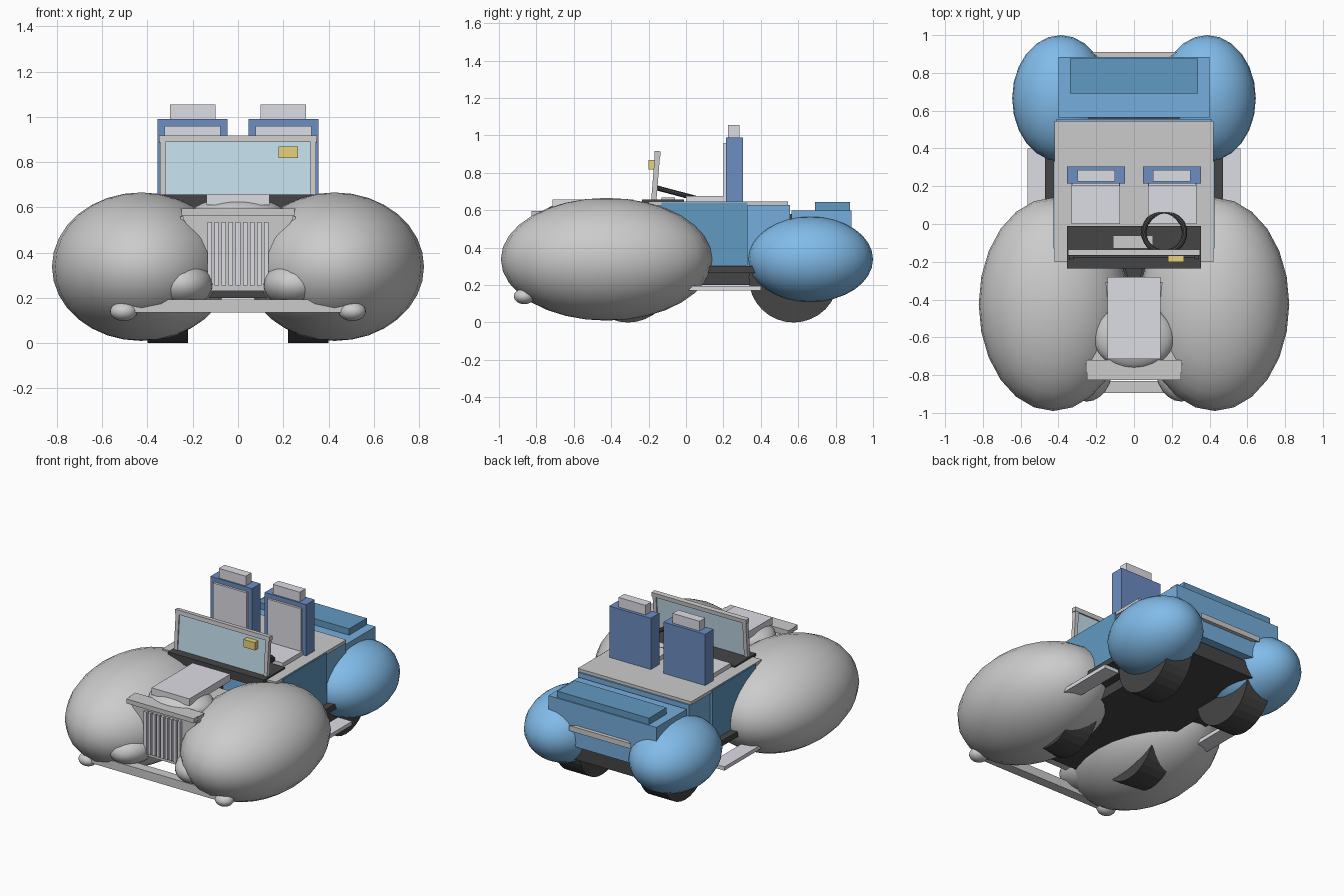
import bpy, bmesh, math
from mathutils import Matrix

if "Cube" in bpy.data.objects:
    bpy.data.objects.remove(bpy.data.objects["Cube"])


def mat(name, r, g, b):
    m = bpy.data.materials.new(name)
    m.diffuse_color = (r, g, b, 1)
    m.use_nodes = True
    m.node_tree.nodes["Principled BSDF"].inputs["Base Color"].default_value = m.diffuse_color
    return m


WHITE = mat("white", 0.80, 0.82, 0.83)
GREY = mat("pale_grey", 0.72, 0.72, 0.78)
BLUE = mat("blue", 0.18, 0.42, 0.72)
FENDER = mat("bright_blue", 0.22, 0.50, 0.82)
DARK = mat("dark_blue", 0.12, 0.32, 0.54)
NAVY = mat("navy", 0.15, 0.27, 0.54)
BLACK = mat("black", 0.06, 0.06, 0.06)
GLASS = mat("glass_blue", 0.55, 0.73, 0.83)
GOLD = mat("gold", 0.80, 0.65, 0.20)


def make(name, bm, m, smooth=False):
    bmesh.ops.recalc_face_normals(bm, faces=bm.faces)
    me = bpy.data.meshes.new(name)
    bm.to_mesh(me)
    bm.free()
    me.materials.append(m)
    for p in me.polygons:
        p.use_smooth = smooth
    ob = bpy.data.objects.new(name, me)
    bpy.context.collection.objects.link(ob)
    return ob


def box(name, x, y, z, m):
    bm = bmesh.new()
    bmesh.ops.create_cube(bm, size=1)
    for v in bm.verts:
        v.co = [(a + b) / 2 + c * (b - a) for (a, b), c in zip((x, y, z), v.co)]
    return make(name, bm, m)


def ball(name, c, r, m):
    bm = bmesh.new()
    bmesh.ops.create_uvsphere(bm, u_segments=24, v_segments=16, radius=1,
                              matrix=Matrix.Translation(c) @ Matrix.Diagonal((*r, 1)))
    return make(name, bm, m, True)


def prism(name, pts, axis, a, b, m):
    """Extrude a 2D outline along axis 'y' (x,z points) or 'z' (x,y points)."""
    bm = bmesh.new()
    co = (lambda p, t: (p[0], t, p[1])) if axis == 'y' else (lambda p, t: (p[0], p[1], t))
    f = bm.faces.new([bm.verts.new(co(p, a)) for p in pts])
    ext = bmesh.ops.extrude_face_region(bm, geom=[f])["geom"]
    for v in ext:
        if isinstance(v, bmesh.types.BMVert):
            v.co = co((v.co.x, v.co.z if axis == 'y' else v.co.y), b)
    return make(name, bm, m)


def wheel(name, c, r, w):
    bm = bmesh.new()
    bmesh.ops.create_cone(bm, cap_ends=True, segments=32, radius1=r, radius2=r, depth=w,
                          matrix=Matrix.Translation(c) @ Matrix.Rotation(math.pi / 2, 4, 'Y'))
    return make(name, bm, BLACK)


# Paired parts
for s, side in ((-1, "left"), (1, "right")):
    def span(a, b):
        return (min(s * a, s * b), max(s * a, s * b))
    ball(side + "_front_fender", (s * .427, -.425, .338), (.395, .565, .328), WHITE)
    ball(side + "_rear_fender", (s * .388, .665, .338), (.257, .335, .228), FENDER)
    ball(side + "_lamp_bulge", (s * .25, -.75, .26), (.14, .19, .105), WHITE)
    ball(side + "_bumper_end", (s * .505, -.865, .14), (.06, .055, .042), WHITE)
    wheel(side + "_front_wheel", (s * .31, -.31, .24), .24, .18)
    wheel(side + "_rear_wheel", (s * .31, .575, .24), .24, .18)
    box(side + "_running_board", span(.46, .565), (-.15, .40), (.17, .195), GREY)
    box(side + "_door_panel", span(.41, .427), (-.13, .33), (.305, .642), DARK)
    # seats
    box(side + "_seat_cushion", span(.075, .332), (0, .215), (.63, .675), GREY)
    box(side + "_seat_back", span(.047, .355), (.215, .305), (.64, .99), NAVY)
    box(side + "_seat_pad", span(.077, .325), (.2, .216), (.67, .96), GREY)
    box(side + "_headrest", span(.10, .30), (.225, .285), (.985, 1.055), GREY)

# Chassis and floor
box("chassis", (-.30, .30), (-.70, .84), (.20, .30), BLACK)
box("floor", (-.47, .47), (-.21, .42), (.265, .302), BLACK)

# Passenger tub and rear box
box("tub", (-.41, .41), (-.215, .555), (.30, .627), BLUE)
box("deck", (-.42, .42), (-.20, .545), (.625, .647), WHITE)
box("rear_gap_filler", (-.24, .24), (.55, .58), (.3, .58), BLACK)
box("rear_box", (-.40, .40), (.565, .885), (.31, .60), BLUE)
box("rear_lid", (-.34, .34), (.69, .877), (.595, .643), DARK)
prism("rear_bumper", [(-.19, .885), (.19, .885), (.23, .91), (-.23, .91)], 'z', .42, .455, WHITE)

# Dashboard, console and steering wheel
box("dashboard", (-.355, .355), (-.235, -.01), (.60, .657), BLACK)
prism("cowl_wedge", [(-.05, -.23), (.05, -.23), (.02, -.32), (-.02, -.32)], 'z', .3, .6, BLACK)
box("console", (-.11, .10), (-.13, -.06), (.65, .667), WHITE)
bpy.ops.mesh.primitive_torus_add(location=(.16, -.045, .69), rotation=(-.26, 0, 0),
                                 major_radius=.108, minor_radius=.014,
                                 major_segments=28, minor_segments=10)
ring = bpy.context.object
ring.name = "steering_wheel"
ring.data.materials.append(BLACK)
bpy.ops.object.shade_smooth_by_angle()

# Windscreen, tilted slightly backwards
tilt = Matrix.Translation((0, -.172, .655)) @ Matrix.Rotation(-.08, 4, 'X')
parts = [box("windscreen_glass", (-.325, .325), (-.006, .006), (0, .235), GLASS),
         box("windscreen_top", (-.35, .35), (-.016, .016), (.234, .262), WHITE),
         box("left_pillar", (-.345, -.32), (-.014, .014), (0, .24), WHITE),
         box("right_pillar", (.32, .345), (-.014, .014), (0, .24), WHITE)]
for p in parts:
    p.data.transform(tilt)
box("windscreen_tag", (.18, .265), (-.20, -.165), (.818, .87), GOLD)

# Hood
prism("hood_body", [(-.18, -.31), (.18, -.31), (.20, -.58), (.255, -.68),
                    (.255, -.77), (-.255, -.77), (-.255, -.68), (-.20, -.58)],
      'z', .30, .56, WHITE)
ball("hood_dome", (0, -.60, .565), (.213, .172, .08), WHITE)
box("hood_plate", (-.14, .14), (-.715, -.28), (.61, .657), GREY)

# Grille with vertical bars
prism("grille_shell", [(-.255, .595), (.255, .595), (.24, .545), (.17, .44), (.12, .23),
                       (-.12, .23), (-.17, .44), (-.24, .545)], 'y', -.785, -.72, WHITE)
box("grille_top_bar", (-.25, .25), (-.825, -.78), (.565, .595), WHITE)
for i in range(9):
    x = (i - 4) * .0312
    box(f"grille_bar_{i + 1}", (x - .01, x + .01), (-.805, -.78), (.255, .535), GREY)

# Front bumper
box("front_bumper", (-.47, .47), (-.895, -.83), (.135, .192), WHITE)
